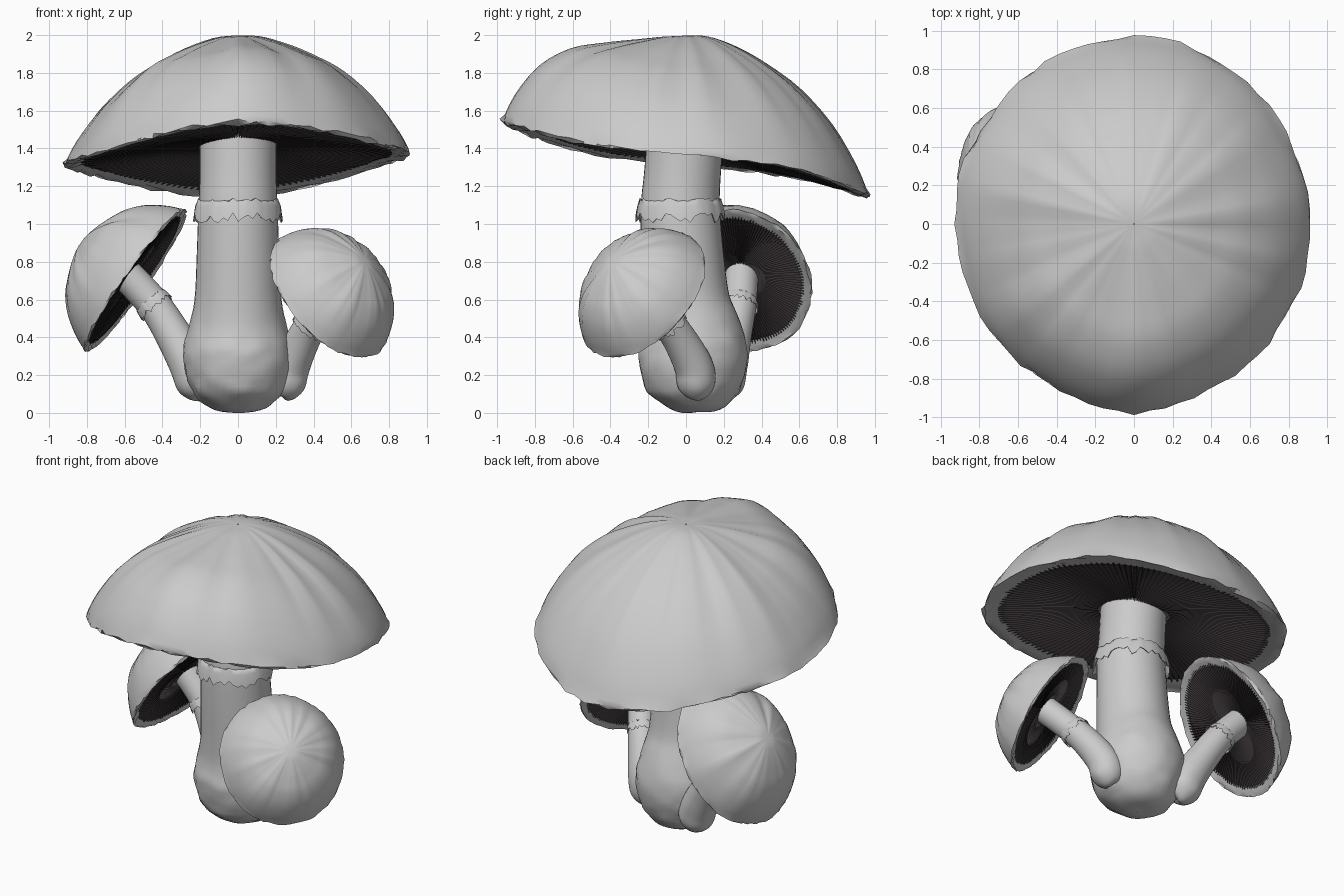
import bpy, random
from math import sin, cos, pi
from mathutils import Vector, Matrix, noise

if "Cube" in bpy.data.objects:
    bpy.data.objects.remove(bpy.data.objects["Cube"])

random.seed(4)
dark = bpy.data.materials.new("gill_dark")
dark.diffuse_color = (0.03, 0.024, 0.026, 1)
dark.use_nodes = True
dark.node_tree.nodes["Principled BSDF"].inputs["Base Color"].default_value = dark.diffuse_color


def make(name, verts, faces, mat=None, angle=0.9):
    me = bpy.data.meshes.new(name)
    me.from_pydata(verts, [], faces)
    ob = bpy.data.objects.new(name, me)
    bpy.context.collection.objects.link(ob)
    if mat:
        me.materials.append(mat)
    bpy.ops.object.select_all(action='DESELECT')
    ob.select_set(True)
    bpy.context.view_layer.objects.active = ob
    bpy.ops.object.shade_smooth_by_angle(angle=angle)
    return ob


def skin(name, rings, mat=None, angle=0.9):
    """Join equal-length closed rings of points with quads."""
    n = len(rings[0])
    faces = [(i * n + j, i * n + (j + 1) % n, (i + 1) * n + (j + 1) % n, (i + 1) * n + j)
             for i in range(len(rings) - 1) for j in range(n)]
    return make(name, [p for ring in rings for p in ring], faces, mat, angle)


def spline(pts, steps):
    """Catmull-Rom through tuples of any size."""
    pts = [Vector(p) for p in pts]
    out = []
    for i in range(len(pts) - 1):
        a, b, c, d = pts[max(i - 1, 0)], pts[i], pts[i + 1], pts[min(i + 2, len(pts) - 1)]
        for s in range(steps):
            t = s / steps
            out.append(0.5 * (2 * b + (c - a) * t + (2 * a - 5 * b + 4 * c - d) * t * t
                              + (3 * b - a - 3 * c + d) * t ** 3))
    return out + [pts[-1]]


def frame(direction):
    """Two steady axes across a direction."""
    t = Vector(direction).normalized()
    x = Vector((0, 1, 0)).cross(t).normalized()
    return x, t.cross(x), t


# Unit cap profile (radius, height), apex to rim
DOME = [(0.002, 1), (0.06, 0.998), (0.15, 0.983), (0.31, 0.915), (0.47, 0.822), (0.63, 0.705),
        (0.8, 0.495), (0.93, 0.225), (1.0, 0)]


def cap(name, centre, side, up, axis, seed, warp=0.0):
    """side, up and axis are the scaled basis vectors; warp bends the rim."""
    m = Matrix((side, up, axis)).transposed()
    c = Vector(centre)
    n = 72
    rag = [random.uniform(-1, 1) for _ in range(n)]

    def place(r, a, h, top=0):
        s = sin(a)
        h += warp * 0.18 * r * r * (s - s ** 3)
        if top:
            h += warp * (0.4 * s * r * (1 - r) ** 2 - 0.6 * cos(a) ** 2 * r ** 3 * (1 - r))
        r *= 1 - warp * 0.02 * sin(2 * a) ** 2
        return c + m @ Vector((r * cos(a), r * s, h))

    def ring(r, h, jag=0.0, wrinkle=0.0, top=0):
        pts = []
        for j in range(n):
            a = 2 * pi * j / n
            w = noise.noise(Vector((2.2 * cos(a), 2.2 * sin(a), seed)))
            f = noise.noise(Vector((6 * cos(a), 6 * sin(a), seed + 9)))
            k = r * (1 + 0.02 * w * r + 0.012 * jag * rag[j])
            z = h + wrinkle * (0.04 * w + 0.05 * f) + 0.02 * jag * rag[(j * 5) % n]
            pts.append(place(k, a, z, top))
        return pts

    # Cap skin with a ragged rim folded under
    rings = [ring(p[0], p[1], 0, 6 * p[0] ** 2 * (1 - p[0]), 1) for p in spline(DOME, 3)[:-1]]
    rings += [ring(1.0, 0, 1), ring(0.985, -0.01, -1), ring(0.93, 0.0, 0.6), ring(0.86, 0.02)]
    skin(name + "_cap", rings)

    # Radial gills: folded underside, slightly concave
    g = 288
    folds = []
    for r, h, d in ((0.9, 0.012, 0.01), (0.84, 0.02, 0.035), (0.6, 0.06, 0.045),
                    (0.38, 0.1, 0.04), (0.12, 0.125, 0.02)):
        folds.append([place(r, 2 * pi * j / g, h + (d if j % 2 else -d * 0.4)) for j in range(g)])
    skin(name + "_gills", folds, dark, 0.5)


def stem(name, path, bumpy):
    """path rows are x, y, z, radius."""
    pts = spline(path, 4)
    rings = []
    for i, p in enumerate(pts):
        x, y, _ = frame((pts[min(i + 1, len(pts) - 1)] - pts[max(i - 1, 0)]).to_3d())
        o = p.to_3d()
        low = max(0, 1 - i / len(pts) * 1.6) * bumpy
        ring = []
        for j in range(40):
            a = 2 * pi * j / 40
            d = (x * cos(a) + y * sin(a)) * max(p[3], 0.001)
            ring.append(o + d * (1 + low * noise.noise((o + d) * 14)))
        rings.append(ring)
    skin(name + "_stem", rings)


def veil(name, centre, direction, r, h):
    """Ragged ring of torn skin hanging round the stem."""
    x, y, t = frame(direction)
    n = 56
    rag = [random.uniform(-1, 1) for _ in range(n)]

    def ring(k, z, jag):
        return [Vector(centre) + (x * cos(2 * pi * j / n) + y * sin(2 * pi * j / n)) * k * r
                + t * h * (z + jag * rag[j]) for j in range(n)]
    skin(name + "_veil_ring", [ring(0.97, 0.5, 0), ring(1.03, 0.5, 0.12), ring(1.08, 0.25, 0.05),
                               ring(1.13, -0.35, 0.25), ring(1.1, -0.33, 0.25), ring(0.98, 0.1, 0)])


def tilted(n, r_side, r_up, h):
    n = Vector(n).normalized()
    side = Vector((0, 0, 1)).cross(n).normalized()
    return side * r_side, n.cross(side) * r_up, n * h


# Large mushroom, cap sheared down towards the back
cap("large", (0, 0, 1.345), (0.925, 0, 0.03), (0, 0.97, -0.195), (0, 0, 0.652), 1.3, 1.0)
stem("large", [(0, 0.03, 0, 0), (0, 0.03, 0.015, 0.12), (0, 0.035, 0.09, 0.225),
               (0, 0.035, 0.2, 0.275), (0, 0.035, 0.33, 0.29), (0, 0.025, 0.45, 0.262),
               (0, 0, 0.6, 0.23), (0, -0.02, 0.85, 0.218), (0, -0.03, 1.08, 0.21),
               (0, -0.02, 1.25, 0.203), (0, 0, 1.5, 0.203)], 0.08)
veil("large", (0, -0.03, 1.07), (0, 0, 1), 0.21, 0.11)

# Left mushroom, leaning out to the left
cap("left", (-0.545, 0.26, 0.7), *tilted((-0.8, 0.15, 0.57), 0.41, 0.46, 0.35), 5.1)
stem("left", [(-0.19, 0.19, 0.08, 0), (-0.195, 0.195, 0.09, 0.06), (-0.215, 0.2, 0.15, 0.108),
              (-0.25, 0.215, 0.25, 0.112), (-0.34, 0.25, 0.41, 0.097), (-0.45, 0.285, 0.58, 0.088),
              (-0.61, 0.295, 0.75, 0.088)], 0.08)
veil("left", (-0.445, 0.283, 0.572), (-0.13, 0.03, 0.16), 0.089, 0.06)

# Right mushroom, leaning out to the front right
cap("right", (0.485, -0.225, 0.625), *tilted((0.6, -0.55, 0.58), 0.385, 0.405, 0.305), 8.7)
stem("right", [(0.24, 0.06, 0.08, 0), (0.245, 0.06, 0.09, 0.06), (0.255, 0.055, 0.15, 0.1),
               (0.28, 0.04, 0.25, 0.102), (0.35, -0.04, 0.4, 0.09), (0.42, -0.13, 0.52, 0.085),
               (0.5, -0.24, 0.65, 0.085)], 0.08)
veil("right", (0.39, -0.095, 0.475), (0.07, -0.09, 0.12), 0.087, 0.06)
